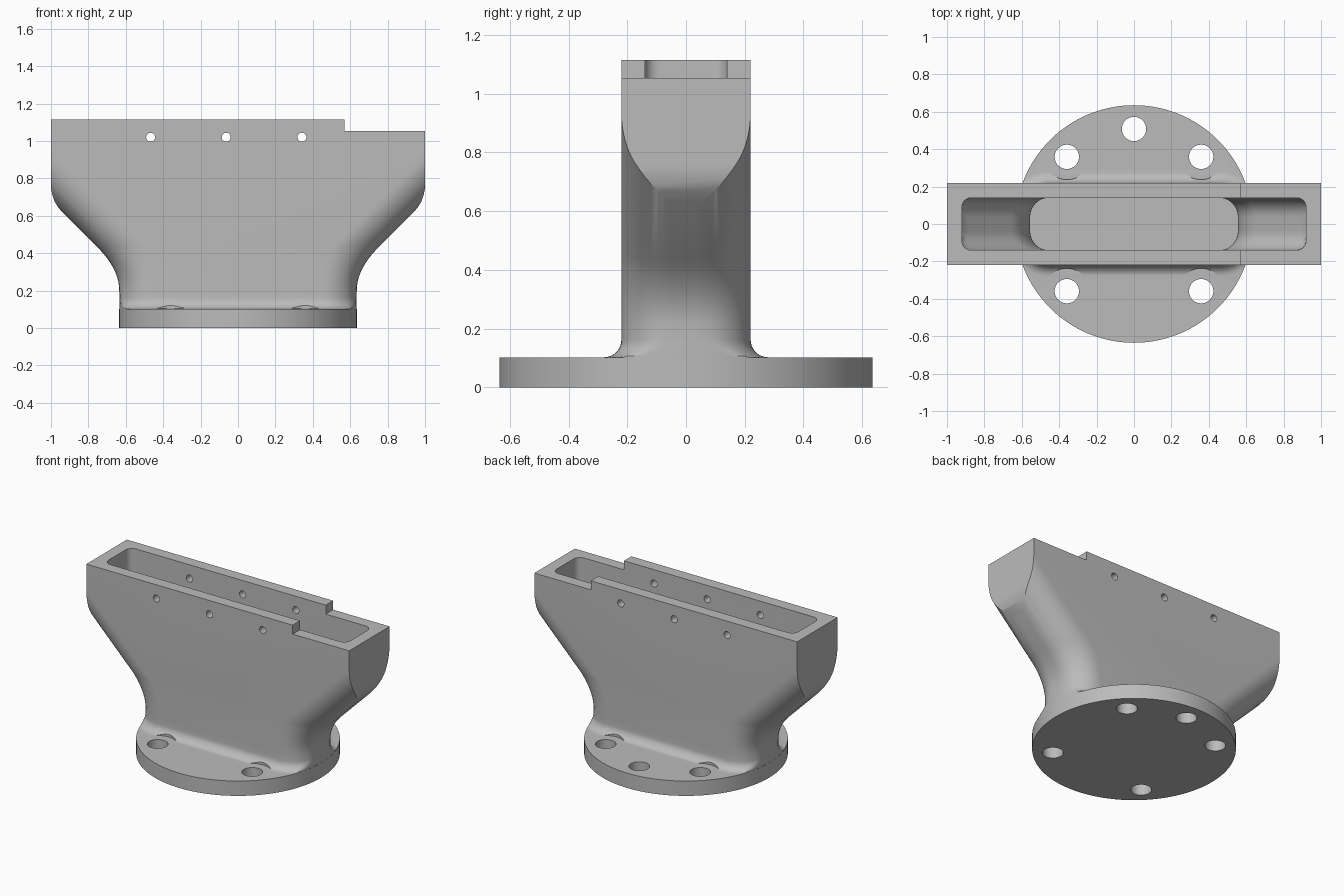
import bpy, bmesh, math
from mathutils import Matrix

if "Cube" in bpy.data.objects:
    bpy.data.objects.remove(bpy.data.objects["Cube"], do_unlink=True)

DISC_R, DISC_H, TOP = 0.635, 0.102, 1.115

grey = bpy.data.materials.new("light_grey")
grey.use_nodes = True
grey.diffuse_color = (0.5, 0.5, 0.5, 1)
grey.node_tree.nodes["Principled BSDF"].inputs["Base Color"].default_value = (0.5, 0.5, 0.5, 1)


def finish(name, bm):
    bmesh.ops.recalc_face_normals(bm, faces=bm.faces)
    mesh = bpy.data.meshes.new(name)
    bm.to_mesh(mesh)
    bm.free()
    mesh.materials.append(grey)
    obj = bpy.data.objects.new(name, mesh)
    bpy.context.collection.objects.link(obj)
    return obj


def cylinder(name, r, depth, pos, axis="Z", segments=48):
    bm = bmesh.new()
    mat = Matrix.Translation(pos)
    if axis == "Y":
        mat = mat @ Matrix.Rotation(math.pi / 2, 4, "X")
    bmesh.ops.create_cone(bm, cap_ends=True, segments=segments, radius1=r,
                          radius2=r, depth=depth, matrix=mat)
    return finish(name, bm)


def extrude_profile(name, points, half_y):
    """Front outline (x, z) pushed through the depth."""
    bm = bmesh.new()
    face = bm.faces.new([bm.verts.new((x, -half_y, z)) for x, z in points])
    moved = bmesh.ops.extrude_face_region(bm, geom=[face])["geom"]
    bmesh.ops.translate(bm, vec=(0, 2 * half_y, 0),
                        verts=[v for v in moved if isinstance(v, bmesh.types.BMVert)])
    return finish(name, bm)


def combine(target, other, operation):
    mod = target.modifiers.new("cut", "BOOLEAN")
    mod.operation, mod.solver, mod.object = operation, "EXACT", other
    bpy.context.view_layer.objects.active = target
    bpy.ops.object.modifier_apply(modifier=mod.name)
    bpy.data.objects.remove(other, do_unlink=True)


def flare(z):
    """Half width at a height, and its slope."""
    s = min(max((z - 0.2) / 0.23, 0), 1)
    width = 0.635 + 0.115 * s * s + max(z - 0.43, 0)
    return width, math.sqrt(1 + s * s)


def foot_fillet(z, r=0.06):
    d = min(max(DISC_H + r - z, 0), r)
    return r - math.sqrt(r * r - d * d)


def loft(name, levels, inset, limit=None):
    """Stack of slot-shaped sections with rounded ends."""
    bm = bmesh.new()
    rings, n = [], 28
    for z in levels:
        width, stretch = flare(z)
        grow = foot_fillet(z) if not inset else 0
        half_y, ry = 0.22 - inset + grow, 0.18 - inset + grow
        end = []
        for i in range(n + 1):
            y = half_y * math.sin(math.pi * (i / n - 0.5))
            q = min(max(abs(y) - (half_y - ry), 0) / ry, 1)
            x = width - inset * stretch + grow - ry * stretch * (1 - math.sqrt(1 - q * q))
            if limit:
                c = min(max(abs(y) - half_y + 0.05, 0) / 0.05, 1)
                x = min(x, limit - 0.05 * (1 - math.sqrt(1 - c * c)))
            k = 1
            if z < 0.2:
                k = min(1, (DISC_R - 0.001) / math.hypot(x, y))
            end.append((x * k, y * k))
        ring = end + [(-x, y) for x, y in reversed(end)]
        rings.append([bm.verts.new((x, y, z)) for x, y in ring])
    for a, b in zip(rings, rings[1:]):
        for i in range(len(a)):
            j = (i + 1) % len(a)
            bm.faces.new((a[i], a[j], b[j], b[i]))
    bm.faces.new(rings[0])
    bm.faces.new(rings[-1])
    return finish(name, bm)


# Flared hollow body, trimmed to its front outline
curve = [0.2 + 0.02 * i for i in range(13)]
foot = [0.05] + [DISC_H + 0.06 * (1 - math.cos(math.pi / 2 * i / 8)) for i in range(9)]
body = loft("flared_mount", foot + curve + [1.2], 0)
side = [(0.93, 0), (0.93, 0.55), (0.943, 0.623), (0.963, 0.648), (0.98, 0.675),
        (0.992, 0.71), (0.998, 0.735), (1, 0.76)]
outline = side + [(1, 1.053), (0.57, 1.053), (0.57, TOP), (-1, TOP)]
outline += [(-x, z) for x, z in reversed(side)]
combine(body, extrude_profile("outline", outline, 0.5), "INTERSECT")

# Round base flange
flange = cylinder("flange", DISC_R, DISC_H, (0, 0, DISC_H / 2), segments=128)
combine(body, flange, "UNION")

# Inner cavity
cavity_levels = [DISC_H + 0.003] + curve + [0.46 + 0.02 * i for i in range(30)] + [1.2]
combine(body, loft("cavity", cavity_levels, 0.08, 0.92), "DIFFERENCE")

# Bolt holes with clearance pockets in the foot fillet
for angle in (45, 90, 135, 225, 315):
    a = math.radians(angle)
    x, y = 0.508 * math.cos(a), 0.508 * math.sin(a)
    combine(body, cylinder("bolt_hole", 0.065, 0.5, (x, y, 0)), "DIFFERENCE")
    if angle != 90:
        pocket = cylinder("pocket", 0.122, 0.1, (x, y, DISC_H + 0.051))
        combine(body, pocket, "DIFFERENCE")

# Pin holes through both long walls
for x in (-0.467, -0.063, 0.342):
    combine(body, cylinder("pin_hole", 0.024, 1, (x, 0, 1.02), "Y", 32), "DIFFERENCE")

bpy.ops.object.select_all(action="DESELECT")
body.select_set(True)
bpy.context.view_layer.objects.active = body
bpy.ops.object.shade_smooth_by_angle(angle=math.radians(30))
